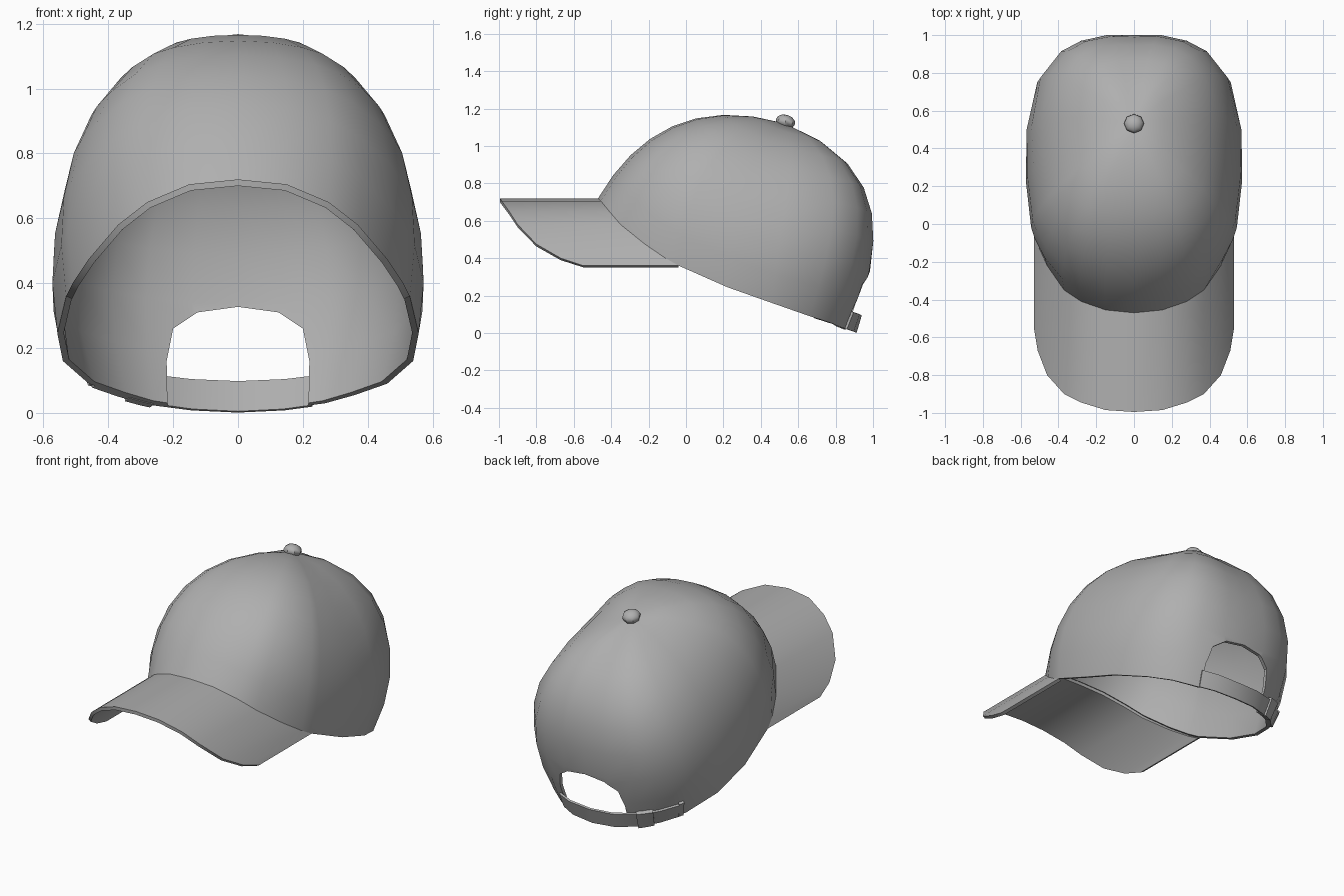
import bpy, bmesh
from mathutils import Vector

if "Cube" in bpy.data.objects:
    bpy.data.objects.remove(bpy.data.objects["Cube"])

# Right half of the rim, front to back
HALF = [(0, -.47, .72), (.15, -.455, .705), (.28, -.41, .65), (.37, -.35, .58),
        (.46, -.22, .475), (.51, -.11, .40), (.53, -.04, .36), (.557, .22, .245),
        (.54, .46, .16), (.46, .66, .09), (.36, .77, .055), (.27, .83, .03),
        (.14, .885, .012), (0, .90, .005)]
HALF = [Vector(p) for p in HALF]
BRIM_Y = [-.995, -.985, -.945, -.90, -.80, -.67, -.55]   # brim front edge per column
POLE = Vector((0, .53, 1.12))
ROWS = 8

# Mid grey cloth
GREY = bpy.data.materials.new("grey_cloth")
GREY.diffuse_color = (.43, .43, .43, 1)
GREY.use_nodes = True
GREY.node_tree.nodes["Principled BSDF"].inputs["Base Color"].default_value = GREY.diffuse_color


def mirrored(p):
    return Vector((-p[0], p[1], p[2]))


def blend(front, side, back, v):
    return side + v * (back - front) / 2 + v * v * ((back + front) / 2 - side)


def crown_point(r, t):
    """Point on the crown above rim point r, t = 0 at the rim and 1 at the top."""
    u = r.x / .557
    v = (r.y - .22) / (.69 if r.y < .22 else .68)
    k = 1 + (.6 * u * u * v * v if v > 0 else 0)   # fuller back corners
    c1 = Vector((.63 * u * k, .22 + k * (blend(-.27, .22, 1.035, v) - .22), blend(1.07, .66, .45, v)))
    c2 = Vector((.45 * u * k, .40 + k * (blend(.05, .40, 1.13, v) - .40), blend(1.26, 1.10, .87, v)))
    s = 1 - t
    return r * s**3 + c1 * (3 * s * s * t) + c2 * (3 * s * t * t) + POLE * t**3


def rim_at(x):
    """Back rim point at a given x."""
    for a, b in zip(HALF[8:], HALF[9:]):
        if b.x <= abs(x) <= a.x:
            p = a.lerp(b, (a.x - abs(x)) / (a.x - b.x))
            return mirrored(p) if x < 0 else p


def grid(name, rows, thickness, offset):
    bm = bmesh.new()
    vs = [[bm.verts.new(p) for p in row] for row in rows]
    for a, b in zip(vs, vs[1:]):
        for j in range(len(a) - 1):
            bm.faces.new((a[j], a[j + 1], b[j + 1], b[j]))
    bmesh.ops.remove_doubles(bm, verts=bm.verts, dist=1e-5)
    me = bpy.data.meshes.new(name)
    bm.to_mesh(me)
    bm.free()
    me.materials.append(GREY)
    ob = bpy.data.objects.new(name, me)
    bpy.context.collection.objects.link(ob)
    m = ob.modifiers.new("thickness", 'SOLIDIFY')
    m.thickness, m.offset = thickness, offset
    return ob


def finish(ob):
    """Apply modifiers, then smooth with sharp edges kept."""
    bpy.ops.object.select_all(action='DESELECT')
    ob.select_set(True)
    bpy.context.view_layer.objects.active = ob
    for m in list(ob.modifiers):
        bpy.ops.object.modifier_apply(modifier=m.name)
    bpy.ops.object.shade_smooth_by_angle(angle=.7)


def band(name, xs, t0, t1, thickness):
    rows = [[crown_point(rim_at(x), t) for x in xs] for t in (t0, t1)]
    finish(grid(name, rows, thickness, 1))


# Crown
loop = HALF + [mirrored(p) for p in reversed(HALF[:-1])]
crown = grid("crown", [[crown_point(r, i / ROWS) for r in loop] for i in range(ROWS + 1)], .02, -1)

# Arched opening at the back
arch = [(.215, -.1), (.22, .16), (.2, .26), (.125, .31), (0, .327)]
arch += [(-x, z) for x, z in reversed(arch[:-1])]
bm = bmesh.new()
face = bm.faces.new([bm.verts.new((x, .6, z)) for x, z in arch])
out = bmesh.ops.extrude_face_region(bm, geom=[face])
bmesh.ops.translate(bm, vec=(0, .7, 0), verts=[g for g in out['geom'] if isinstance(g, bmesh.types.BMVert)])
bmesh.ops.recalc_face_normals(bm, faces=bm.faces)
me = bpy.data.meshes.new("opening_cutter")
bm.to_mesh(me)
bm.free()
me.materials.append(GREY)
cutter = bpy.data.objects.new("opening_cutter", me)
bpy.context.collection.objects.link(cutter)
cutter.hide_render = True
cut = crown.modifiers.new("opening", 'BOOLEAN')
cut.operation, cut.object, cut.solver = 'DIFFERENCE', cutter, 'EXACT'
finish(crown)
bpy.data.objects.remove(cutter)

# Brim, an arch drawn straight forward from the front rim
inner = HALF[:7]
outer = [Vector((p.x, y, p.z)) for p, y in zip(inner, BRIM_Y)]
rows = [[mirrored(p) for p in reversed(r[1:])] + r for r in (outer, inner)]
finish(grid("brim", rows, .02, -1))

# Strap, buckle and strap end loop
band("strap", [.225, .14, 0, -.14, -.27, -.36, -.44], 0, .07, .013)
band("buckle", [-.26, -.29, -.335], -.002, .078, .024)
band("strap_loop", [-.43, -.448], .005, .08, .017)

# Top button
bpy.ops.mesh.primitive_uv_sphere_add(segments=8, ring_count=6, radius=.053,
                                     location=(0, .532, 1.13), rotation=(-.27, 0, 0))
button = bpy.context.object
button.name = "button"
button.scale.z = .7
button.data.materials.append(GREY)
finish(button)
